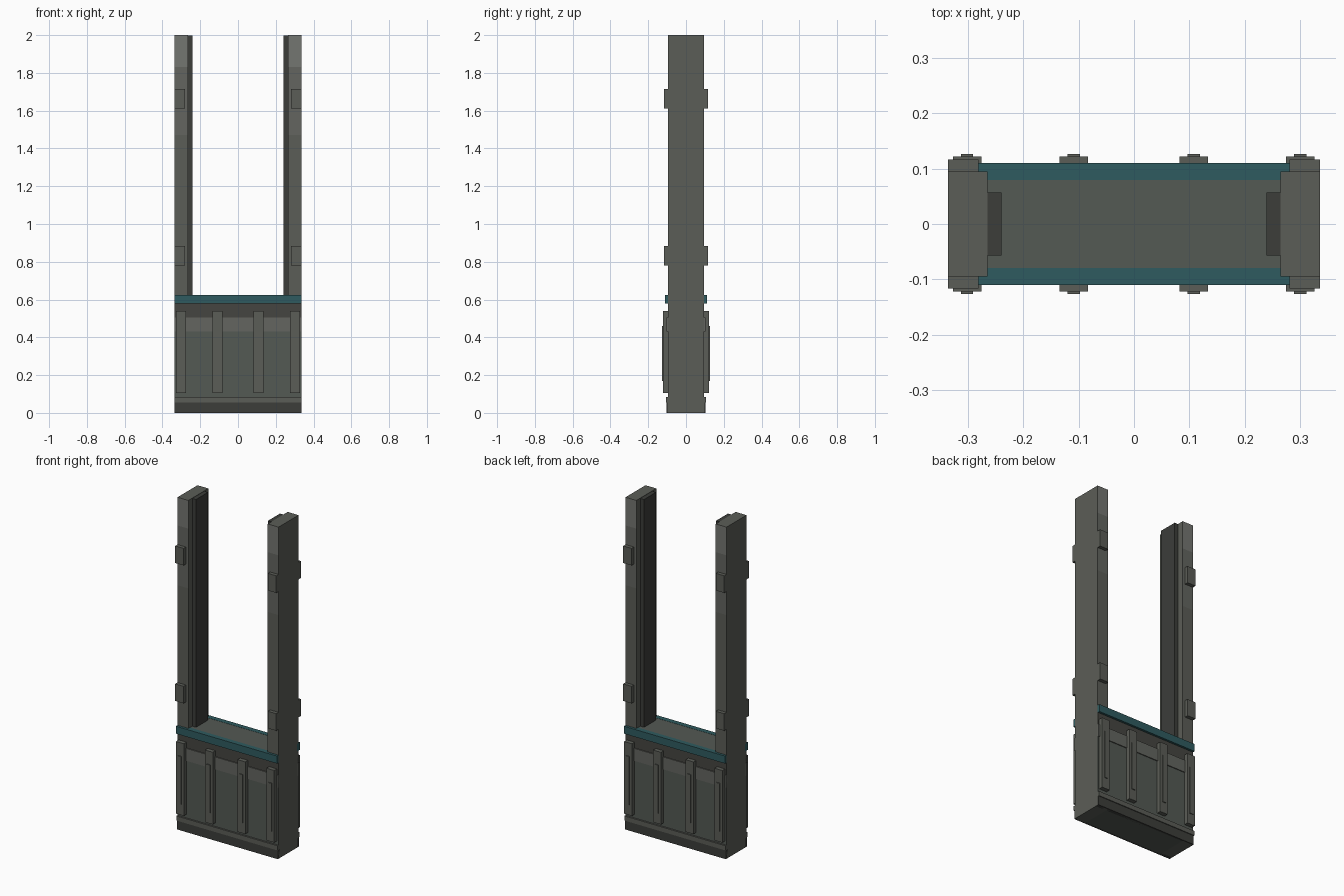
import bpy, bmesh

if "Cube" in bpy.data.objects:
    bpy.data.objects.remove(bpy.data.objects["Cube"])


def material(name, rgb):
    m = bpy.data.materials.new(name)
    m.diffuse_color = (*rgb, 1)
    m.use_nodes = True
    m.node_tree.nodes["Principled BSDF"].inputs["Base Color"].default_value = m.diffuse_color
    return m


GREY = material("frame_grey", (0.105, 0.11, 0.095))
PANEL = material("panel_grey", (0.088, 0.1, 0.088))
LIGHT = material("worn_grey", (0.125, 0.13, 0.115))
PALE = material("pale_grey", (0.175, 0.18, 0.165))
DARK = material("dark_grey", (0.045, 0.047, 0.042))
SHADE = material("shadow_grey", (0.06, 0.06, 0.052))
TEAL = material("teal", (0.028, 0.105, 0.115))


def finish(name, bm, mats):
    me = bpy.data.meshes.new(name)
    bm.to_mesh(me)
    bm.free()
    for m in mats:
        me.materials.append(m)
    ob = bpy.data.objects.new(name, me)
    bpy.context.collection.objects.link(ob)
    return ob


def box_mesh(x, y, z):
    bm = bmesh.new()
    bmesh.ops.create_cube(bm, size=1)
    for v in bm.verts:
        for i, (a, b) in enumerate((x, y, z)):
            v.co[i] = a if v.co[i] < 0 else b
    return bm


def box(name, x, y, z, mat):
    return finish(name, box_mesh(x, y, z), [mat])


def span(s, a, b):
    return tuple(sorted((s * a, s * b)))


W = 0.337   # half width
D = 0.095   # half depth of the posts

# Low wall between the posts
box("wall_core", (-0.266, 0.266), (-0.09, 0.09), (0, 0.624), PANEL)

# Side posts with worn colour bands, and inner seals
for s, side in ((-1, "left"), (1, "right")):
    bm = box_mesh(span(s, 0.265, W), (-D, D), (0, 2))
    for z in (1.47, 1.83):
        bmesh.ops.bisect_plane(bm, geom=bm.verts[:] + bm.edges[:] + bm.faces[:],
                               plane_co=(0, 0, z), plane_no=(0, 0, 1))
    for f in bm.faces:
        z = f.calc_center_median().z
        if abs(f.normal.y) > 0.5:
            f.material_index = 2 if z > 1.83 else 1 if z > 1.47 else 0
    finish(side + "_post", bm, [GREY, LIGHT, PALE])
    box(side + "_seal", span(s, 0.24, 0.266), (-0.057, 0.057), (0.62, 1.998), DARK)

# Facing layers, repeated on the front and back
for s, face in ((-1, "front"), (1, "back")):
    for name, depth, z0, z1, mat in (
            ("base_plinth", 0.102, 0.0, 0.055, DARK),
            ("base_trim", 0.107, 0.055, 0.083, GREY),
            ("wall_panel", 0.0965, 0.083, 0.43, PANEL),
            ("wall_band", 0.102, 0.43, 0.505, LIGHT),
            ("wall_recess", 0.0965, 0.505, 0.58, SHADE),
            ("sill_strip", 0.11, 0.58, 0.625, TEAL)):
        box(f"{face}_{name}", (-W, W), span(s, 0.08, depth), (z0, z1), mat)

    # Vertical ribs with raised ridges
    for i, x in enumerate((-0.302, -0.109, 0.108, 0.301)):
        box(f"{face}_rib_{i}", (x - 0.026, x + 0.026), span(s, 0.09, 0.122), (0.105, 0.54), GREY)
        box(f"{face}_rib_ridge_{i}", (x - 0.011, x + 0.011), span(s, 0.12, 0.127), (0.17, 0.46), GREY)

    # Clips on the posts
    for sx, side in ((-1, "left"), (1, "right")):
        for z, level in ((0.78, "lower"), (1.612, "upper")):
            box(f"{face}_{side}_{level}_clip", span(sx, 0.281, W), span(s, 0.09, 0.117),
                (z, z + 0.103), GREY)
